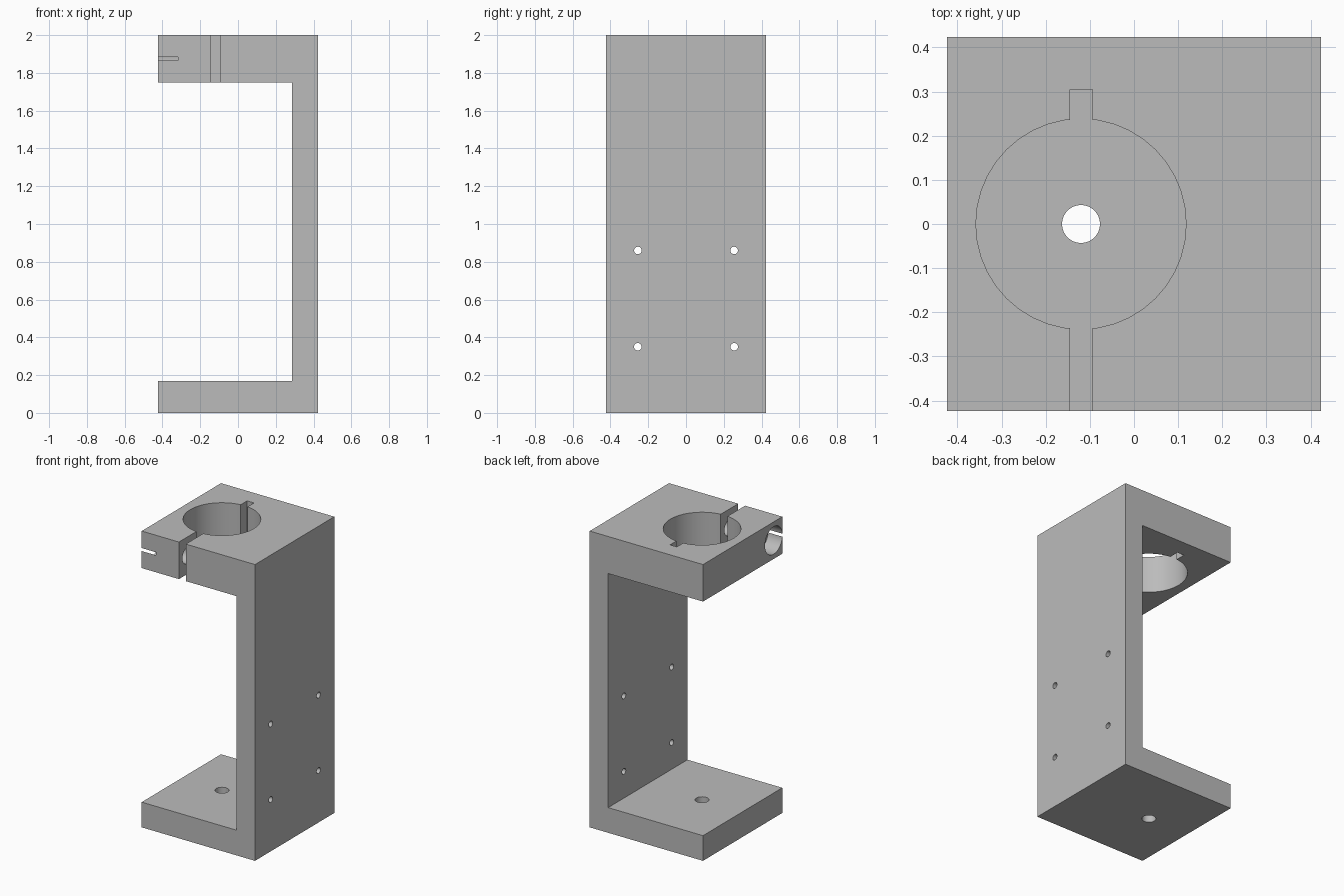
import bpy
import bmesh
import math
from mathutils import Matrix

if "Cube" in bpy.data.objects:
    bpy.data.objects.remove(bpy.data.objects["Cube"], do_unlink=True)

HALF = 0.423          # half of the square footprint
BORE_X = -0.12        # axis of the clamp bore and base hole
CLAMP_Z = 1.875       # mid height of the clamp plate
SCREW_Y = -0.331      # axis of the clamp screw

grey = bpy.data.materials.new("machined grey")
grey.use_nodes = True
colour = (0.5, 0.5, 0.5, 1)
grey.diffuse_color = colour
grey.node_tree.nodes["Principled BSDF"].inputs["Base Color"].default_value = colour


def make_object(name, bm):
    bmesh.ops.recalc_face_normals(bm, faces=bm.faces)
    mesh = bpy.data.meshes.new(name)
    bm.to_mesh(mesh)
    bm.free()
    mesh.materials.append(grey)
    obj = bpy.data.objects.new(name, mesh)
    bpy.context.collection.objects.link(obj)
    return obj


def box(name, x0, x1, y0, y1, z0, z1):
    bm = bmesh.new()
    bmesh.ops.create_cube(bm, size=1)
    bmesh.ops.scale(bm, vec=(x1 - x0, y1 - y0, z1 - z0), verts=bm.verts)
    bmesh.ops.translate(bm, vec=((x0 + x1) / 2, (y0 + y1) / 2, (z0 + z1) / 2), verts=bm.verts)
    return make_object(name, bm)


def cylinder(name, radius, length, centre, along_x=False, sides=32):
    bm = bmesh.new()
    turn = Matrix.Rotation(math.pi / 2, 4, 'Y') if along_x else Matrix()
    bmesh.ops.create_cone(bm, cap_ends=True, segments=sides, radius1=radius, radius2=radius,
                          depth=length, matrix=Matrix.Translation(centre) @ turn)
    return make_object(name, bm)


# C-shaped body: extruded side profile
profile = [(-HALF, 0), (HALF, 0), (HALF, 2), (-HALF, 2),
           (-HALF, 1.75), (0.285, 1.75), (0.285, 0.17), (-HALF, 0.17)]
bm = bmesh.new()
face = bm.faces.new([bm.verts.new((x, -HALF, z)) for x, z in profile])
extruded = bmesh.ops.extrude_face_region(bm, geom=[face])["geom"]
bmesh.ops.translate(bm, vec=(0, 2 * HALF, 0),
                    verts=[v for v in extruded if isinstance(v, bmesh.types.BMVert)])
bracket = make_object("clamp_bracket", bm)

# Clamp bore, with one slot through the front and a relief notch behind
cutters = [
    cylinder("bore_cutter", 0.238, 0.5, (BORE_X, 0, CLAMP_Z), sides=40),
    box("slot_cutter", -0.145, -0.094, -0.6, 0.305, 1.6, 2.2),
    cylinder("base_hole_cutter", 0.043, 0.5, (BORE_X, 0, 0.1)),
]

# Clamp screw: head recess that just breaks the front, then a narrower hole
cutters.append(cylinder("head_recess_cutter", 0.093, 0.3, (-0.467, SCREW_Y, CLAMP_Z), True))
cutters.append(cylinder("screw_hole_cutter", 0.055, 0.5, (-0.15, SCREW_Y, CLAMP_Z), True))

# Four mounting holes in the upright
for y in (-0.255, 0.255):
    for z in (0.35, 0.86):
        cutters.append(cylinder("mount_hole_cutter", 0.02, 0.4, (0.35, y, z), True, 20))

bpy.ops.object.select_all(action='DESELECT')
bracket.select_set(True)
bpy.context.view_layer.objects.active = bracket
for cutter in cutters:
    cutter.hide_render = True
    cut = bracket.modifiers.new("cut", 'BOOLEAN')
    cut.operation = 'DIFFERENCE'
    cut.solver = 'EXACT'
    cut.object = cutter
    bpy.ops.object.modifier_apply(modifier=cut.name)
    bpy.data.objects.remove(cutter, do_unlink=True)

bpy.ops.object.shade_smooth_by_angle(angle=math.radians(30))
